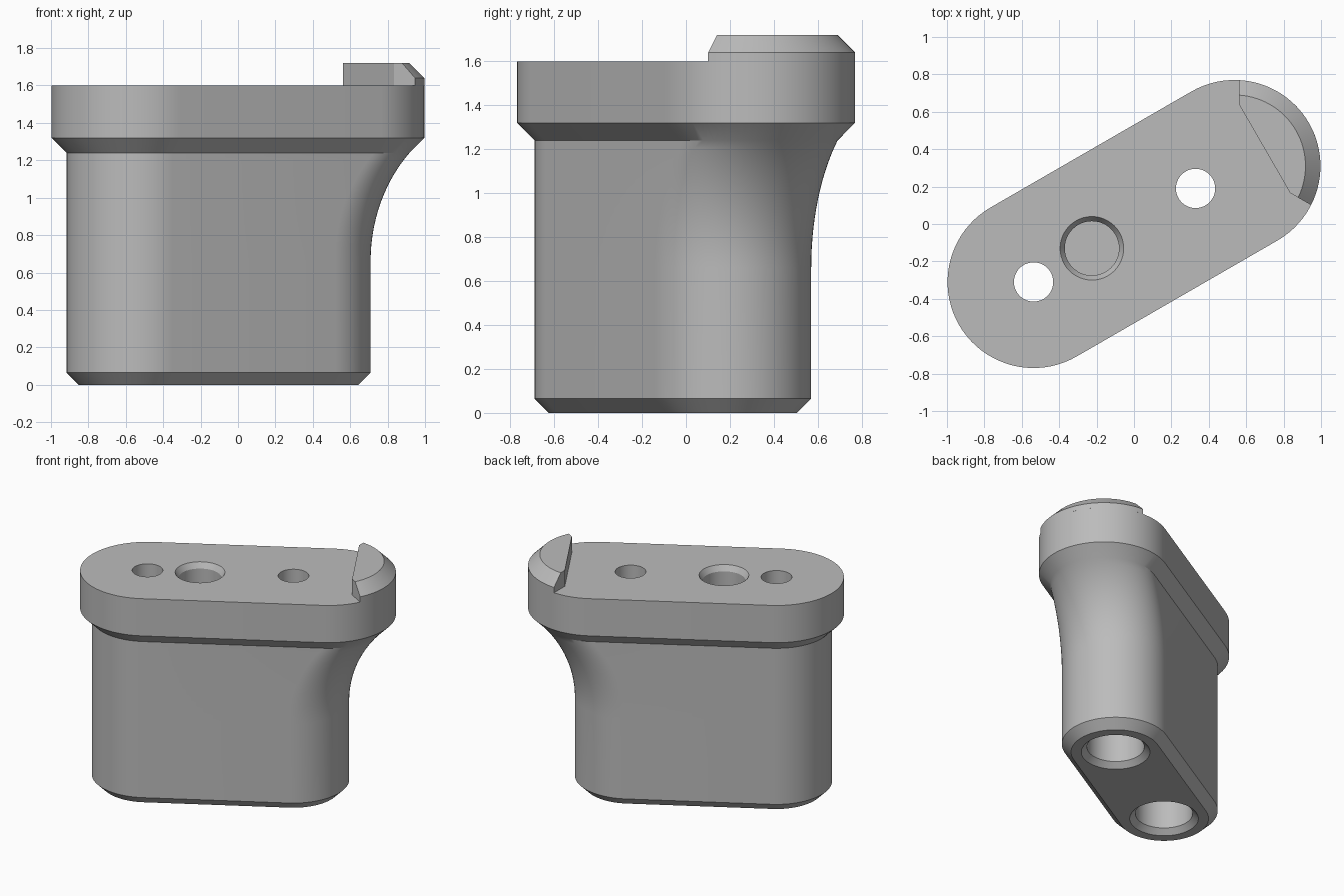
import bpy, bmesh
from math import sin, cos, asin, pi, radians
from mathutils import Matrix

if "Cube" in bpy.data.objects:
    bpy.data.objects.remove(bpy.data.objects["Cube"], do_unlink=True)

grey = bpy.data.materials.new("plain grey")
grey.use_nodes = True
COLOUR = (0.5, 0.5, 0.5, 1)
grey.diffuse_color = COLOUR
grey.node_tree.nodes["Principled BSDF"].inputs["Base Color"].default_value = COLOUR

TURN = Matrix.Rotation(radians(30), 4, 'Z')   # long axis of the part
LEFT, RIGHT, TOP_RIGHT = -0.62, 0.38, 0.62    # end centres along that axis
WALL, RIM, TOP = 0.38, 0.46, 1.6


def arc(cx, r, a0, a1, n):
    return [(cx + r * cos(a0 + (a1 - a0) * i / n), r * sin(a0 + (a1 - a0) * i / n))
            for i in range(n + 1)]


def loft(name, rings):
    """Skin a stack of (outline, height) rings and cap both ends."""
    bm = bmesh.new()
    loops = [[bm.verts.new((x, y, z)) for x, y in pts] for pts, z in rings]
    for a, b in zip(loops, loops[1:]):
        n = len(a)
        for i in range(n):
            j = (i + 1) % n
            bm.faces.new((a[i], a[j], b[j], b[i]))
    bm.faces.new(loops[0][::-1])
    bm.faces.new(loops[-1])
    bmesh.ops.recalc_face_normals(bm, faces=bm.faces)
    bm.transform(TURN)
    mesh = bpy.data.meshes.new(name)
    bm.to_mesh(mesh)
    bm.free()
    mesh.materials.append(grey)
    obj = bpy.data.objects.new(name, mesh)
    bpy.context.collection.objects.link(obj)
    return obj


def stadium(right, r):
    return arc(right, r, -pi / 2, pi / 2, 40) + arc(LEFT, r, pi / 2, 3 * pi / 2, 40)


def round_cutter(name, centre, steps):
    return loft(name, [(arc(centre, r, 0, 2 * pi, 48)[:-1], z) for r, z in steps])


def smooth(obj):
    bpy.ops.object.select_all(action='DESELECT')
    obj.select_set(True)
    bpy.context.view_layer.objects.active = obj
    bpy.ops.object.shade_smooth_by_angle(angle=radians(25))


# Body: chamfered foot, straight wall, flare sweeping out under the rim
FLARE, STEPS = 0.82, 14
rings = [(stadium(RIGHT, WALL - 0.065), 0), (stadium(RIGHT, WALL), 0.065)]
for i in range(STEPS + 1):
    a = pi / 4 * i / STEPS
    rings.append((stadium(RIGHT + FLARE * (1 - cos(a)), WALL), 1.24 - FLARE * (sin(pi / 4) - sin(a))))
rings += [(stadium(TOP_RIGHT, RIM), 1.32), (stadium(TOP_RIGHT, RIM), TOP)]
body = loft("body", rings)

# Screw holes with wide bores from below, and the chamfered blind socket on top
cutters = [round_cutter("screw_hole_cutter", u,
                        [(0.283, -0.04), (0.203, 0.04), (0.203, 1.2), (0.105, 1.2), (0.105, 1.7)])
           for u in (LEFT, RIGHT)]
cutters.append(round_cutter("socket_cutter", -0.26,
                            [(0.145, 1.0), (0.145, TOP - 0.04), (0.17, TOP), (0.17, 1.7)]))
for cutter in cutters:
    cutter.hide_render = True
    mod = body.modifiers.new("hole", 'BOOLEAN')
    mod.operation = 'DIFFERENCE'
    mod.solver = 'EXACT'
    mod.object = cutter
    bpy.context.view_layer.objects.active = body
    bpy.ops.object.modifier_apply(modifier=mod.name)
    bpy.data.objects.remove(cutter, do_unlink=True)
smooth(body)

# Raised stop lip on the overhanging end, chamfered on its outer edge
def lip_outline(r):
    end = radians(60) - asin(0.024 / r)
    return arc(TOP_RIGHT, r, -end, end, 30) + [(0.806, 0.274), (0.806, -0.274)]


lip = loft("stop_lip", [(lip_outline(RIM), TOP), (lip_outline(RIM), 1.64), (lip_outline(WALL), 1.72)])
smooth(lip)
